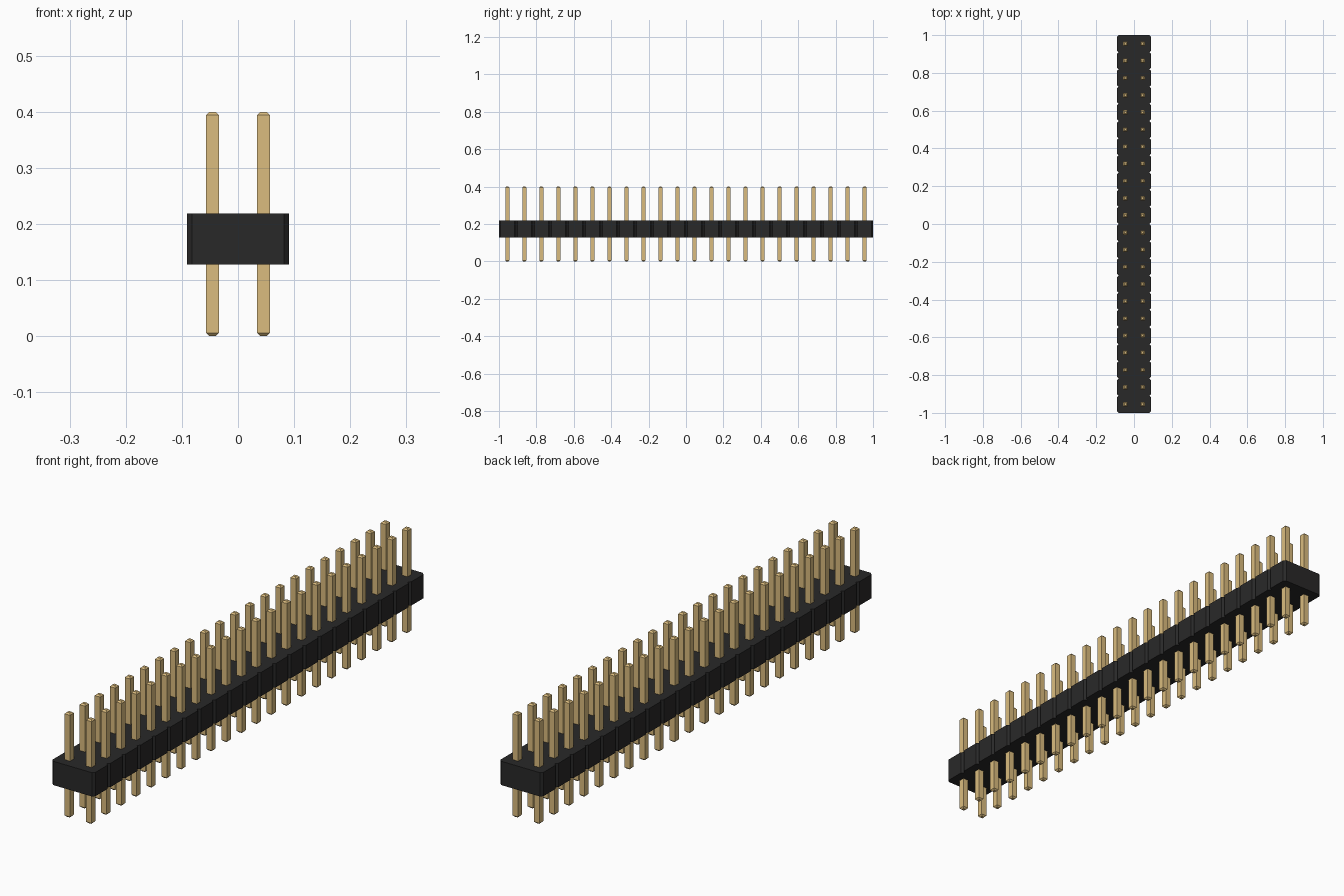
import bpy
import bmesh

if "Cube" in bpy.data.objects:
    bpy.data.objects.remove(bpy.data.objects["Cube"], do_unlink=True)

ROWS = 22
PITCH = 2 / ROWS
BODY_BOTTOM, BODY_TOP = 0.128, 0.219
PIN_HEIGHT = 0.4
PIN_HALF = 0.0115
TIP = PIN_HALF / 2


def make_material(name, color):
    mat = bpy.data.materials.new(name)
    mat.use_nodes = True
    mat.diffuse_color = (*color, 1)
    mat.node_tree.nodes["Principled BSDF"].inputs["Base Color"].default_value = (*color, 1)
    return mat


def make_object(name, bm, mat):
    bmesh.ops.recalc_face_normals(bm, faces=bm.faces)
    mesh = bpy.data.meshes.new(name)
    bm.to_mesh(mesh)
    bm.free()
    mesh.materials.append(mat)
    obj = bpy.data.objects.new(name, mesh)
    bpy.context.collection.objects.link(obj)
    return obj


plastic = make_material("black plastic", (0.022, 0.0215, 0.0215))
gold = make_material("gold metal", (0.708, 0.504, 0.21))

# Housing: notched outline, one chamfered cell per row, extruded upward
chamfer = PITCH / 10
side = []
for i in range(ROWS):
    y = -1 + i * PITCH
    if i == 0:
        side.append((PITCH - chamfer, y))
    side += [(PITCH, y + chamfer), (PITCH, y + PITCH - chamfer),
             (PITCH - chamfer, y + PITCH)]
outline = side + [(-x, y) for x, y in reversed(side)]

bm = bmesh.new()
base = bm.faces.new([bm.verts.new((x, y, BODY_BOTTOM)) for x, y in outline])
top = bmesh.ops.extrude_face_region(bm, geom=[base])["geom"]
bmesh.ops.translate(bm, vec=(0, 0, BODY_TOP - BODY_BOTTOM),
                    verts=[v for v in top if isinstance(v, bmesh.types.BMVert)])
make_object("housing", bm, plastic)


# Square pins with tapered tips at both ends
def add_pin(bm, x, y):
    levels = [(0, PIN_HALF - TIP), (TIP, PIN_HALF),
              (PIN_HEIGHT - TIP, PIN_HALF), (PIN_HEIGHT, PIN_HALF - TIP)]
    rings = [[bm.verts.new((x + sx * r, y + sy * r, z))
              for sx, sy in ((-1, -1), (1, -1), (1, 1), (-1, 1))]
             for z, r in levels]
    bm.faces.new(rings[0])
    bm.faces.new(rings[-1])
    for low, high in zip(rings, rings[1:]):
        for k in range(4):
            n = (k + 1) % 4
            bm.faces.new((low[k], low[n], high[n], high[k]))


for name, sign in (("left_pins", 1), ("right_pins", -1)):
    bm = bmesh.new()
    for i in range(ROWS):
        add_pin(bm, sign * PITCH / 2, -1 + (i + 0.5) * PITCH)
    make_object(name, bm, gold)
